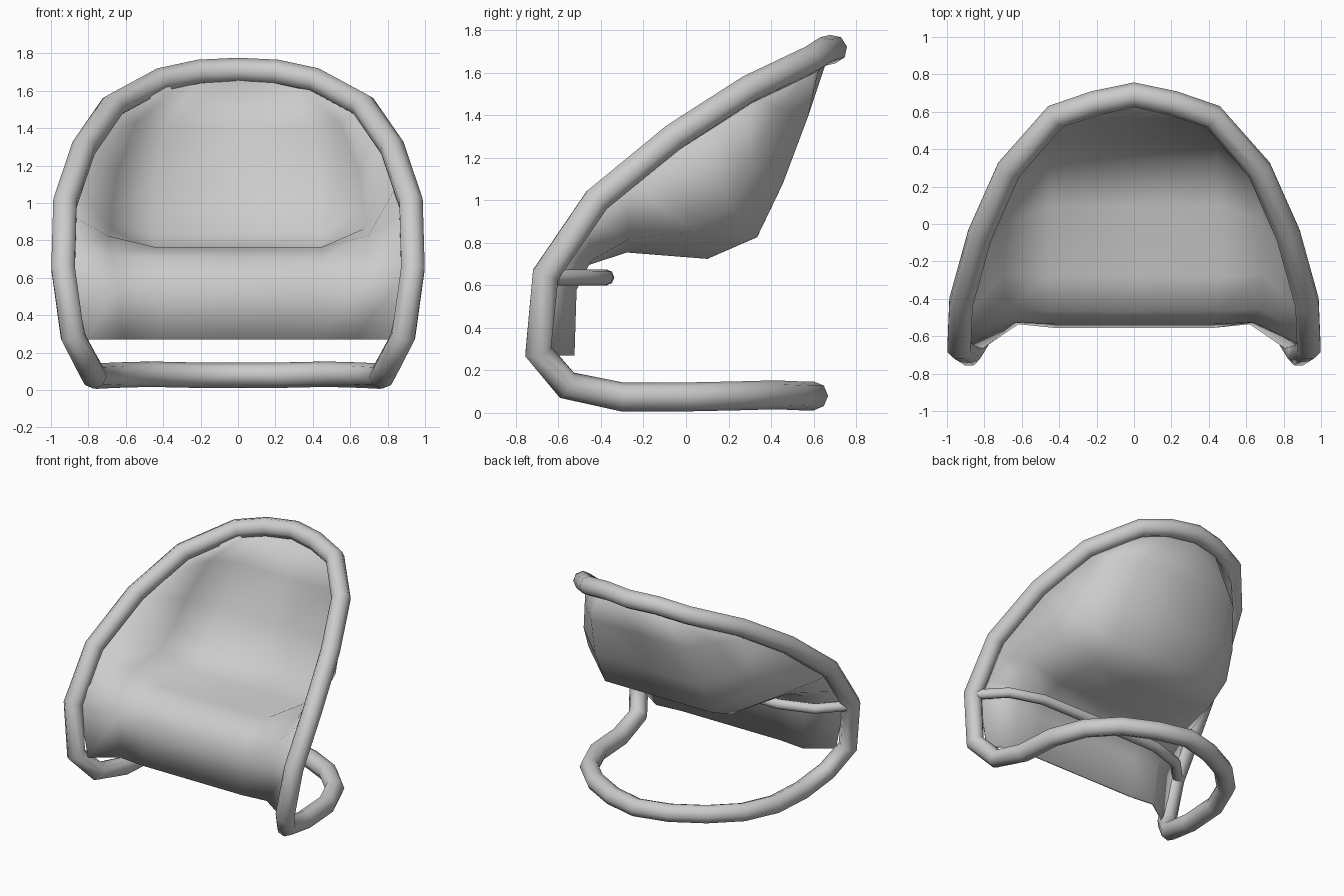
import bpy, bmesh, math

if "Cube" in bpy.data.objects:
    bpy.data.objects.remove(bpy.data.objects["Cube"], do_unlink=True)

GREY = (0.6, 0.6, 0.6, 1)
mat = bpy.data.materials.new("plain grey")
mat.use_nodes = True
mat.diffuse_color = GREY
mat.node_tree.nodes["Principled BSDF"].inputs["Base Color"].default_value = GREY


def mirrored(half):
    """Extend a half path starting at x = 0 to the other side."""
    return [(-x, y, z) for x, y, z in reversed(half[1:])] + half


def add_object(name, mesh):
    obj = bpy.data.objects.new(name, mesh)
    bpy.context.collection.objects.link(obj)
    mesh.materials.clear()
    mesh.materials.append(mat)
    bpy.ops.object.select_all(action="DESELECT")
    obj.select_set(True)
    bpy.context.view_layer.objects.active = obj
    bpy.ops.object.shade_smooth_by_angle(angle=math.radians(60))
    return obj


def tube(name, points, radius, closed):
    curve = bpy.data.curves.new(name + "_path", "CURVE")
    curve.dimensions = "3D"
    curve.bevel_depth = radius
    curve.bevel_resolution = 2
    curve.use_fill_caps = not closed
    spline = curve.splines.new("POLY")
    spline.points.add(len(points) - 1)
    for p, co in zip(spline.points, points):
        p.co = (*co, 1)
    spline.use_cyclic_u = closed
    temp = bpy.data.objects.new(name + "_temp", curve)
    bpy.context.collection.objects.link(temp)
    bpy.context.view_layer.update()
    mesh = bpy.data.meshes.new_from_object(
        temp.evaluated_get(bpy.context.evaluated_depsgraph_get()))
    bpy.data.objects.remove(temp, do_unlink=True)
    return add_object(name, mesh)


# Continuous frame: rim of the backrest, front bends, floor loop
half_frame = [
    (0, 0.69, 1.71), (0.21, 0.645, 1.70), (0.42, 0.575, 1.655),
    (0.67, 0.29, 1.52), (0.825, -0.06, 1.295), (0.925, -0.42, 1.0),
    (0.935, -0.66, 0.65), (0.885, -0.695, 0.29), (0.80, -0.56, 0.13),
    (0.77, -0.30, 0.075), (0.75, 0.0, 0.075), (0.65, 0.24, 0.08),
    (0.47, 0.42, 0.085), (0.24, 0.54, 0.08), (0, 0.60, 0.08)]
loop = mirrored(half_frame)[1:]
tube("tube_frame", loop, 0.068, True)

# Support bar under the seat
half_bar = [(0, -0.375, 0.637), (0.52, -0.38, 0.637),
            (0.77, -0.46, 0.637), (0.92, -0.62, 0.637)]
tube("seat_support_bar", mirrored(half_bar), 0.038, False)

# Shell rows from the front hem to the top: flat edge, side bulge, rim
rows = [
    ((0.42, -0.55, 0.27), (0.62, -0.53, 0.27), (0.81, -0.66, 0.27)),
    ((0.42, -0.53, 0.58), (0.64, -0.52, 0.58), (0.89, -0.64, 0.62)),
    ((0.45, -0.46, 0.70), (0.68, -0.45, 0.72), (0.90, -0.59, 0.76)),
    ((0.45, -0.28, 0.76), (0.70, -0.27, 0.82), (0.89, -0.47, 0.93)),
    ((0.45, 0.10, 0.73), (0.68, 0.03, 0.86), (0.86, -0.28, 1.10)),
    ((0.45, 0.33, 0.83), (0.68, 0.20, 0.98), (0.80, -0.06, 1.26)),
    ((0.45, 0.45, 1.08), (0.65, 0.30, 1.17), (0.74, 0.10, 1.38)),
    ((0.40, 0.57, 1.40), (0.55, 0.43, 1.43), (0.64, 0.29, 1.49)),
    ((0.20, 0.63, 1.67), (0.31, 0.60, 1.65), (0.41, 0.56, 1.63)),
]
bm = bmesh.new()
grid = []
for row in rows:
    flat = row[0]
    rise = 0.03 if row is rows[-1] else 0
    centre = (0, flat[1] + rise, flat[2])
    grid.append([bm.verts.new(p) for p in mirrored([centre, *row])])
for low, high in zip(grid, grid[1:]):
    for i in range(len(low) - 1):
        bm.faces.new((low[i], low[i + 1], high[i + 1], high[i]))
shell_mesh = bpy.data.meshes.new("seat_shell")
bm.to_mesh(shell_mesh)
bm.free()
shell = add_object("seat_shell", shell_mesh)
solid = shell.modifiers.new("thickness", "SOLIDIFY")
solid.thickness = 0.012
solid.offset = 0
